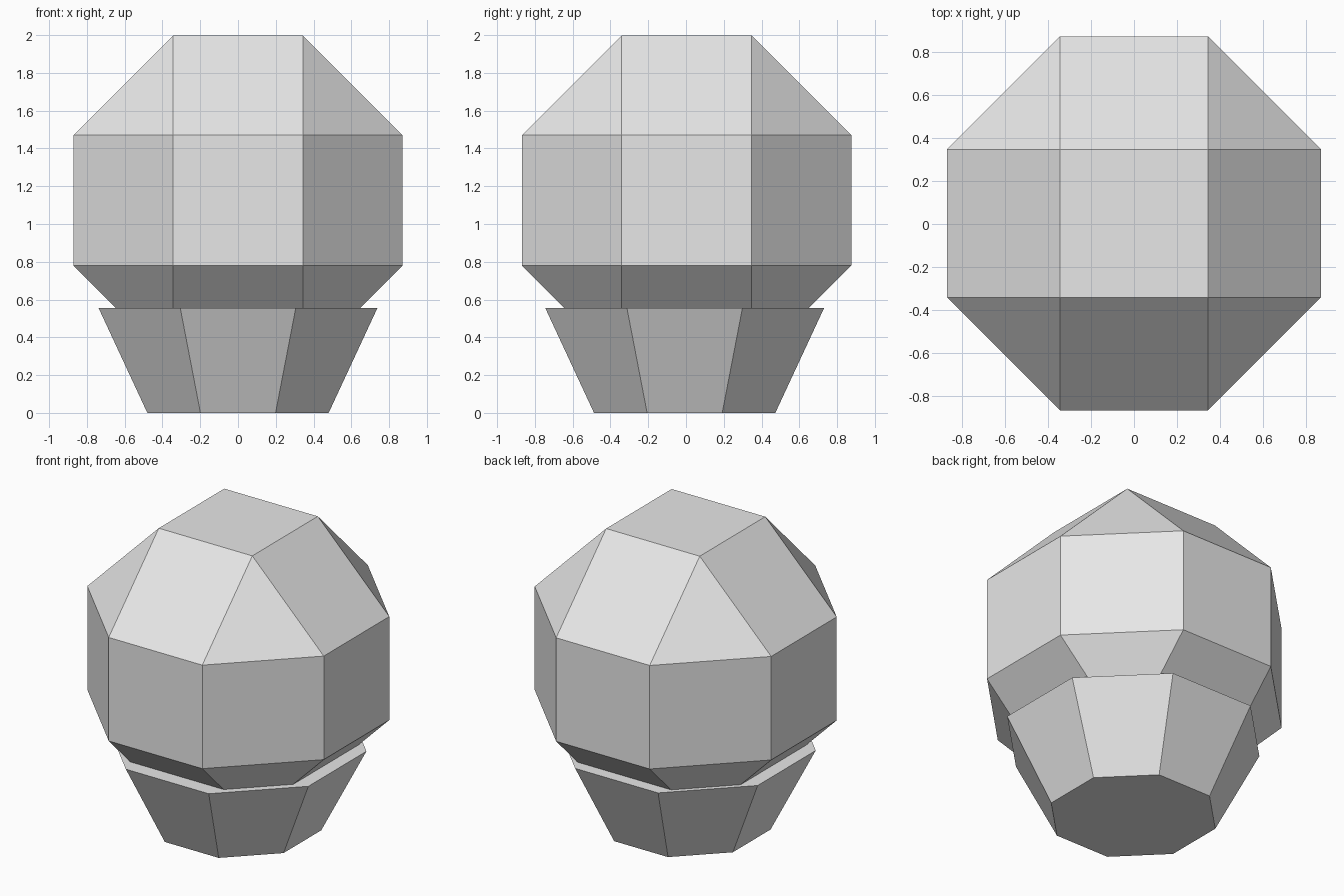
import bpy
import bmesh
import math
from itertools import product
from mathutils import Matrix

cube = bpy.data.objects.get("Cube")
if cube:
    bpy.data.objects.remove(cube, do_unlink=True)

# One plain grey for everything
grey = bpy.data.materials.new("light grey")
grey.use_nodes = True
grey.diffuse_color = (0.8, 0.8, 0.8, 1)
grey.node_tree.nodes["Principled BSDF"].inputs["Base Color"].default_value = (0.8, 0.8, 0.8, 1)


def add_object(name, bm, location):
    bmesh.ops.recalc_face_normals(bm, faces=bm.faces)
    mesh = bpy.data.meshes.new(name)
    bm.to_mesh(mesh)
    bm.free()
    mesh.materials.append(grey)
    obj = bpy.data.objects.new(name, mesh)
    obj.location = location
    bpy.context.collection.objects.link(obj)
    return obj


# Faceted ball: six squares pushed out along the axes, wrapped in a hull
NEAR, FAR = 0.345, 0.872
bm = bmesh.new()
for axis in range(3):
    for signs in product((-1, 1), repeat=3):
        bm.verts.new([s * (FAR if i == axis else NEAR) for i, s in enumerate(signs)])
bmesh.ops.convex_hull(bm, input=bm.verts)
bmesh.ops.dissolve_limit(bm, angle_limit=math.radians(2), verts=bm.verts, edges=bm.edges)
add_object("faceted_ball", bm, (0, 0.003, 2 - FAR - 0.003))

# Eight-sided pot, flat sides facing the axes
POT_HEIGHT = 0.555
corner = 1 / math.cos(math.pi / 8)
bm = bmesh.new()
bmesh.ops.create_cone(bm, cap_ends=True, segments=8, radius1=0.48 * corner,
                      radius2=0.738 * corner, depth=POT_HEIGHT,
                      matrix=Matrix.Rotation(math.pi / 8, 4, "Z"))
add_object("pot", bm, (0, -0.007, POT_HEIGHT / 2))
